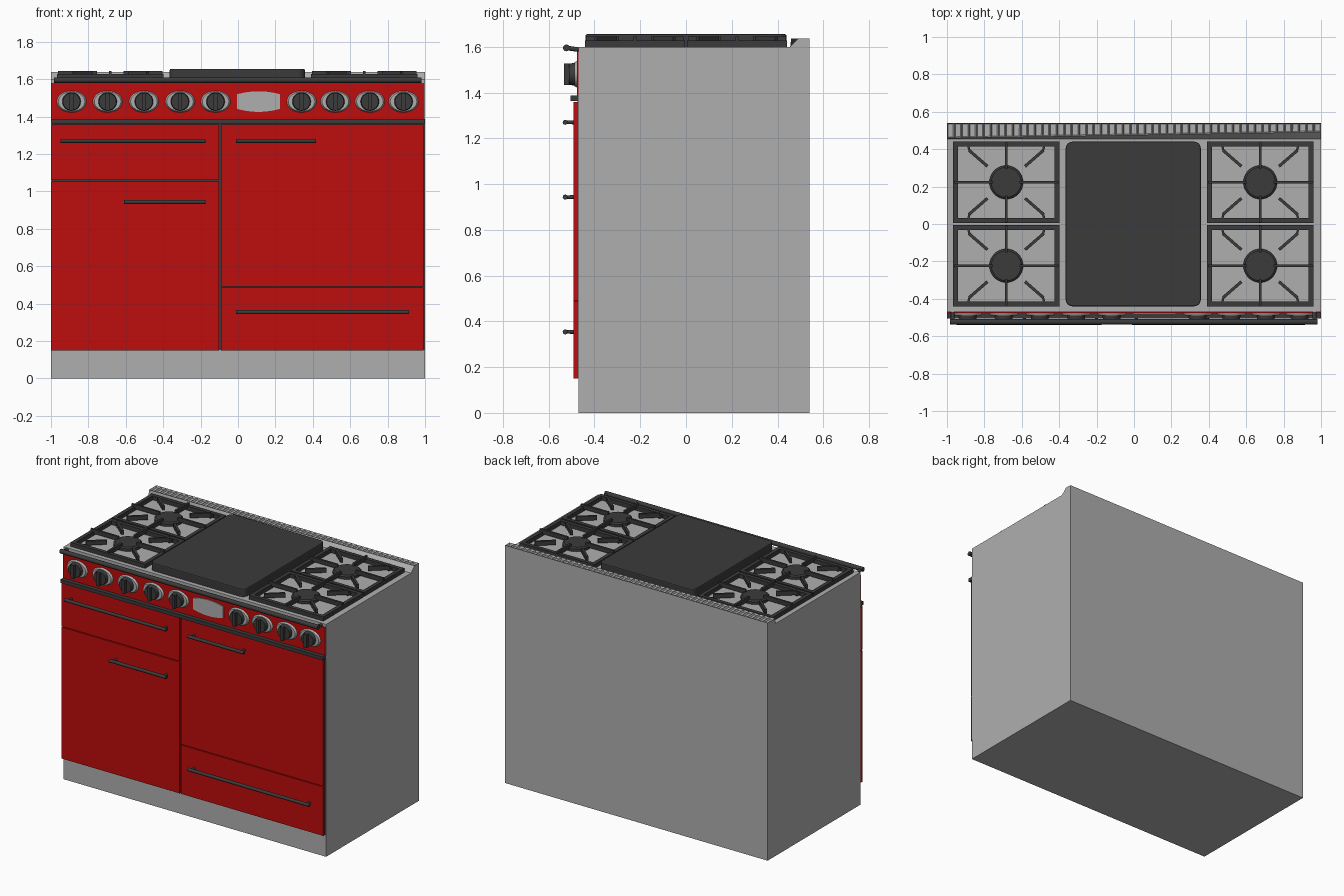
import bpy
import bmesh
import math
from mathutils import Vector

cube = bpy.data.objects.get("Cube")
if cube:
    bpy.data.objects.remove(cube, do_unlink=True)


def material(name, rgb):
    m = bpy.data.materials.new(name)
    m.use_nodes = True
    m.diffuse_color = (*rgb, 1)
    m.node_tree.nodes["Principled BSDF"].inputs["Base Color"].default_value = (*rgb, 1)
    return m


STEEL = material("brushed steel", (0.43, 0.43, 0.43))
RED = material("red enamel", (0.51, 0.004, 0.004))
IRON = material("charcoal iron", (0.043, 0.043, 0.043))


def finish(name, bm, mat, smooth=False):
    bmesh.ops.recalc_face_normals(bm, faces=bm.faces)
    me = bpy.data.meshes.new(name)
    bm.to_mesh(me)
    bm.free()
    me.materials.append(mat)
    ob = bpy.data.objects.new(name, me)
    bpy.context.collection.objects.link(ob)
    if smooth:
        bpy.ops.object.select_all(action="DESELECT")
        ob.select_set(True)
        bpy.context.view_layer.objects.active = ob
        bpy.ops.object.shade_smooth_by_angle(angle=math.radians(35))
    return ob


def add_box(bm, x0, x1, y0, y1, z0, z1):
    verts = bmesh.ops.create_cube(bm, size=1)["verts"]
    for v in verts:
        v.co = Vector((x0 + (v.co.x + .5) * (x1 - x0),
                       y0 + (v.co.y + .5) * (y1 - y0),
                       z0 + (v.co.z + .5) * (z1 - z0)))


def box(name, mat, *dims):
    bm = bmesh.new()
    add_box(bm, *dims)
    return finish(name, bm, mat)


def add_rod(bm, a, b, r, r2=None, sides=12):
    a, b = Vector(a), Vector(b)
    verts = bmesh.ops.create_cone(bm, cap_ends=True, segments=sides, radius1=r,
                                  radius2=r if r2 is None else r2,
                                  depth=(b - a).length)["verts"]
    rot = (b - a).to_track_quat("Z", "Y")
    for v in verts:
        v.co = rot @ v.co + (a + b) / 2


def add_bar(bm, a, b, width, z0, z1):
    """Straight flat bar between two plan points."""
    a, b = Vector((*a, 0)), Vector((*b, 0))
    d = b - a
    verts = bmesh.ops.create_cube(bm, size=1)["verts"]
    side = Vector((-d.y, d.x, 0)).normalized() * width
    for v in verts:
        v.co = (a + b) / 2 + d * v.co.x + side * v.co.y + \
            Vector((0, 0, z0 + (v.co.z + .5) * (z1 - z0)))


def add_plate(bm, outline, y0, y1):
    """Extrude an (x, z) outline towards the front."""
    f = bm.faces.new([bm.verts.new((x, y0, z)) for x, z in outline])
    ext = bmesh.ops.extrude_face_region(bm, geom=[f])["geom"]
    for v in ext:
        if isinstance(v, bmesh.types.BMVert):
            v.co.y = y1


# Cabinet
box("cabinet", STEEL, -1, 1, -0.47, 0.54, 0, 1.6)
box("control_panel", RED, -1, 0.995, -0.476, -0.47, 1.388, 1.58)
box("trim_strip", IRON, -1, 1, -0.504, -0.47, 1.364, 1.388)
box("door_seal", IRON, -0.995, 0.997, -0.475, -0.47, 0.152, 1.364)

# Doors and drawers
for name, x0, x1, z0, z1 in [("grill_door", -1, -0.101, 1.06, 1.358),
                             ("left_oven_door", -1, -0.101, 0.15, 1.054),
                             ("right_oven_door", -0.09, 0.992, 0.492, 1.358),
                             ("storage_drawer", -0.09, 0.992, 0.15, 0.486)]:
    box(name, RED, x0, x1, -0.491, -0.472, z0, z1)

# Bar handles
for name, x0, x1, z in [("grill_handle", -0.95, -0.175, 1.27),
                        ("left_oven_handle", -0.61, -0.175, 0.943),
                        ("right_oven_handle", -0.012, 0.417, 1.27),
                        ("drawer_handle", -0.012, 0.915, 0.354)]:
    bm = bmesh.new()
    add_rod(bm, (x0, -0.528, z), (x1, -0.528, z), 0.011)
    for x in (x0 + 0.025, x1 - 0.025):
        add_rod(bm, (x, -0.528, z), (x, -0.49, z), 0.007, 0.009)
    finish(name, bm, IRON, True)

# Towel rail along the hob edge
bm = bmesh.new()
add_rod(bm, (-0.985, -0.523, 1.595), (0.98, -0.523, 1.595), 0.015)
for x in (-0.97, 0.965):
    add_rod(bm, (x, -0.523, 1.595), (x, -0.465, 1.587), 0.01)
finish("front_rail", bm, IRON, True)

# Control knobs with oval bezels
for i, x in enumerate([-0.89, -0.697, -0.503, -0.31, -0.12, 0.34, 0.52, 0.705, 0.885]):
    bm = bmesh.new()
    add_rod(bm, (0, -0.472, 0), (0, -0.488, 0), 0.06, 0.052, 32)
    for v in bm.verts:
        v.co.x = v.co.x * 1.37 + x
        v.co.z += 1.48
    finish(f"knob_bezel_{i + 1}", bm, STEEL, True)
    bm = bmesh.new()
    add_rod(bm, (x, -0.486, 1.48), (x, -0.512, 1.48), 0.05, 0.046, 24)
    add_box(bm, x - 0.011, x + 0.011, -0.533, -0.51, 1.433, 1.527)
    finish(f"knob_{i + 1}", bm, IRON, True)

# Clock display: bowed top and bottom with narrower ends
arc = [(0.11 + 0.115 * t / 6, 0.055 - 0.016 * (t / 6) ** 2) for t in range(-6, 7)]
bm = bmesh.new()
add_plate(bm, [(x, 1.48 + h) for x, h in arc] + [(x, 1.48 - h) for x, h in reversed(arc)],
          -0.475, -0.482)
finish("clock_display", bm, STEEL)

# Griddle plate with rounded corners
griddle = box("griddle", IRON, -0.365, 0.357, -0.44, 0.44, 1.6, 1.655)
bm = bmesh.new()
bm.from_mesh(griddle.data)
upright = [e for e in bm.edges if abs(e.verts[0].co.z - e.verts[1].co.z) > 0.01]
bmesh.ops.bevel(bm, geom=upright, offset=0.035, segments=5, profile=0.5, affect="EDGES")
rim = [e for e in bm.edges if all(v.co.z > 1.65 for v in e.verts)]
bmesh.ops.bevel(bm, geom=rim, offset=0.007, segments=2, profile=0.5, affect="EDGES")
bm.to_mesh(griddle.data)
bm.free()

# Pan supports and burners
HX, HY, W = 0.284, 0.218, 0.026
for side, cx in (("right", -0.683), ("left", 0.675)):
    for row, cy in (("rear", 0.223), ("front", -0.223)):
        bm = bmesh.new()
        for s in (-1, 1):
            ex, ey = cx + s * (HX - W / 2), cy + s * (HY - W / 2)
            add_box(bm, ex - W / 2, ex + W / 2, cy - HY, cy + HY, 1.6, 1.628)
            add_box(bm, cx - HX, cx + HX, ey - W / 2, ey + W / 2, 1.6, 1.628)
            # straight fingers, then diagonal fingers
            add_bar(bm, (cx + s * (HX - 0.004), cy), (cx + s * 0.07, cy), 0.014, 1.615, 1.644)
            add_bar(bm, (cx, cy + s * (HY - 0.004)), (cx, cy + s * 0.07), 0.014, 1.615, 1.644)
            for t in (-1, 1):
                add_bar(bm, (cx + s * 0.2, cy + t * 0.172), (cx + s * 0.1, cy + t * 0.085),
                        0.016, 1.615, 1.644)
                add_bar(bm, (cx + s * 0.205, cy + t * 0.2), (cx + s * 0.195, cy + t * 0.166),
                        0.012, 1.606, 1.622)
        finish(f"{side}_{row}_pan_support", bm, IRON)
        bm = bmesh.new()
        add_rod(bm, (cx, cy, 1.599), (cx, cy, 1.618), 0.09, sides=32)
        add_rod(bm, (cx, cy, 1.618), (cx, cy, 1.626), 0.09, 0.08, sides=32)
        finish(f"{side}_{row}_burner", bm, IRON, True)

# Rear vent: tapering sloped front, row of recessed slots on top
SLOTS = 51
bm = bmesh.new()
rows = []
for i in range(SLOTS + 1):
    f = i / SLOTS
    x = -1 + 2 * f
    rows.append([bm.verts.new(p) for p in ((x, 0.455, 1.6), (x, 0.46 + 0.032 * f, 1.637),
                                           (x, 0.54, 1.637), (x, 0.54, 1.6))])
tops = []
for a, b in zip(rows, rows[1:]):
    for k in range(4):
        face = bm.faces.new((a[k], a[(k + 1) % 4], b[(k + 1) % 4], b[k]))
        if k == 1:
            tops.append(face)
bm.faces.new(rows[0])
bm.faces.new(rows[-1])
bmesh.ops.recalc_face_normals(bm, faces=bm.faces)
bmesh.ops.inset_individual(bm, faces=tops, thickness=0.008)
for face in tops:
    for v in face.verts:
        v.co.z -= 0.012
finish("rear_vent", bm, STEEL)
